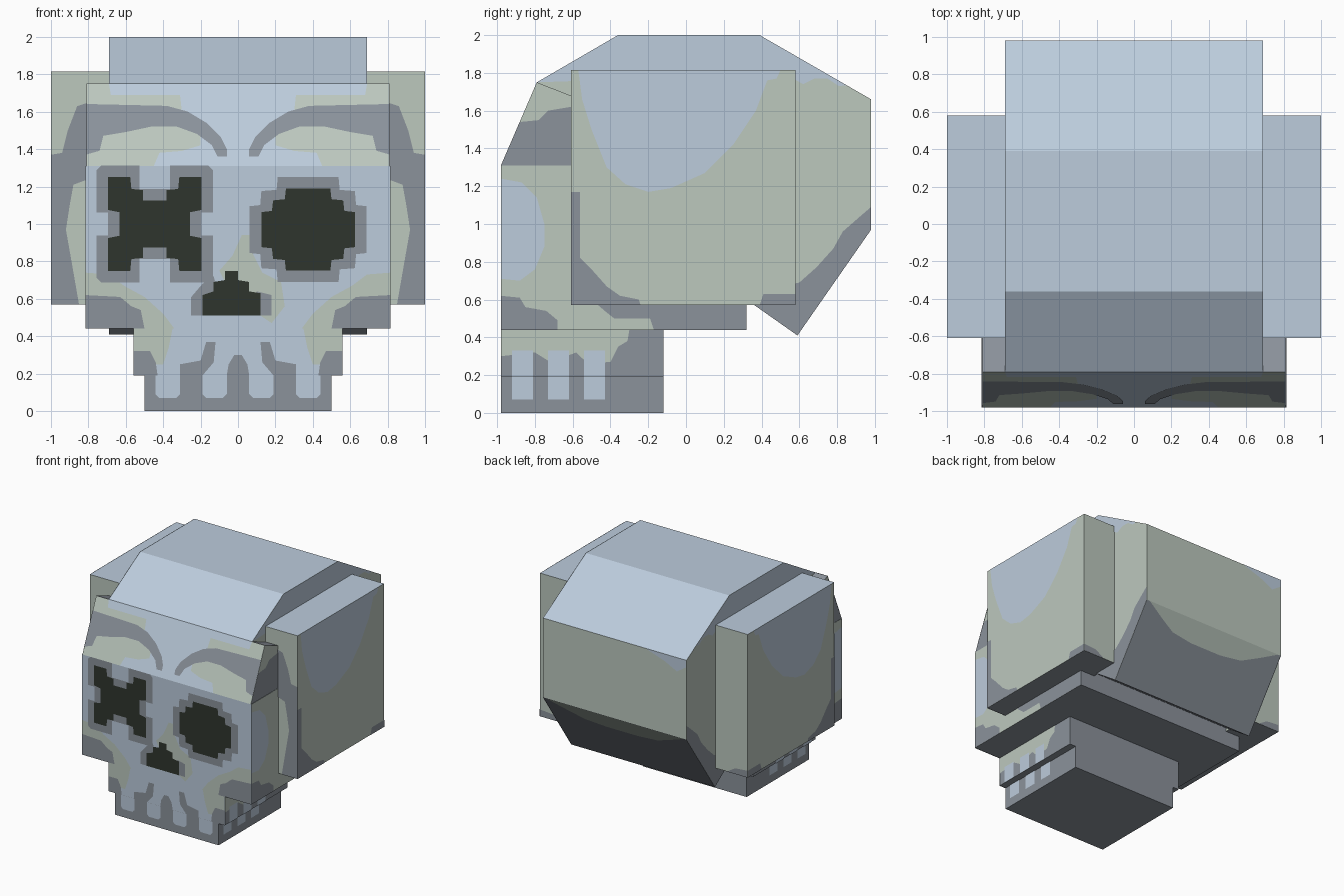
import bpy, bmesh
from mathutils import Vector


def material(name, rgb):
    lin = [(c / 255 / 12.92) if c < 10 else ((c / 255 + 0.055) / 1.055) ** 2.4 for c in rgb]
    m = bpy.data.materials.new(name)
    m.diffuse_color = (*lin, 1)
    return m


MATS = [material("pale blue bone", (188, 204, 220)), material("pale green bone", (188, 200, 190)),
        material("grey bone", (139, 146, 155)), material("dark hollow", (47, 53, 45))]
BLUE, GREEN, GREY, DARK = range(4)


def finish(name, bm):
    me = bpy.data.meshes.new(name)
    bm.to_mesh(me)
    bm.free()
    for m in MATS:
        me.materials.append(m)
    ob = bpy.data.objects.new(name, me)
    bpy.context.collection.objects.link(ob)
    return ob


def prism(name, profile, x0, x1, rule):
    """Extrude a (y, z) profile along x; rule(normal) picks the colour."""
    bm = bmesh.new()
    a = [bm.verts.new((x0, y, z)) for y, z in profile]
    b = [bm.verts.new((x1, y, z)) for y, z in profile]
    bm.faces.new(a)
    bm.faces.new(b)
    n = len(profile)
    for i in range(n):
        j = (i + 1) % n
        bm.faces.new((a[i], a[j], b[j], b[i]))
    bmesh.ops.recalc_face_normals(bm, faces=bm.faces)
    bm.normal_update()
    for f in bm.faces:
        f.material_index = rule(f.normal)
    return finish(name, bm)


def rect(y0, y1, z0, z1):
    return [(y0, z0), (y1, z0), (y1, z1), (y0, z1)]


def plates(name, color, place, outward, shapes, layer=1, mirror=True):
    """Thin painted shapes; place(u, v, d) maps an outline onto a surface."""
    bm = bmesh.new()
    for shape in shapes:
        for s in ((1, -1) if mirror else (1,)):
            out = Vector((outward[0] * s, outward[1], outward[2]))
            vs = []
            for u, v in shape:
                p = place(u, v, 0.002 * layer)
                vs.append(bm.verts.new((p[0] * s, p[1], p[2])))
            f = bm.faces.new(vs)
            f.material_index = color
            f.normal_update()
            if f.normal.dot(out) < 0:
                f.normal_flip()
    bmesh.ops.triangulate(bm, faces=bm.faces[:])
    return finish(name, bm)


def quarter(pts, cx, cz, u=0.0625):
    """Complete a quarter outline by mirroring it twice."""
    half = pts + [(-x, z) for x, z in reversed(pts)]
    full = half + [(-x, -z) for x, z in half]
    clean = [p for i, p in enumerate(full) if p != full[i - 1]]
    return [(cx + x * u, cz + z * u) for x, z in clean]


def front(y):
    return lambda x, z, d: (x, y - d, z)


def side(x):
    return lambda y, z, d: (x + d, y, z)


def brow_plane(x, z, d):
    return (x, -0.98 + (z - 1.31) * 0.19 / 0.44 - d, z + 0.4 * d)


FACE, FRONT, SIDE = front(-0.98), (0, -1, 0), (1, 0, 0)

# ---- Solid blocks ----
prism("cranium", [(-0.36, 2), (0.39, 2), (0.98, 1.66), (0.98, 0.97), (0.59, 0.41),
                  (0.32, 0.6), (-0.5, 0.6), (-0.79, 1.75)], -0.69, 0.69,
      lambda n: GREY if n.z < -0.2 else BLUE if n.z > 0.2 else GREEN)
prism("face_block", rect(-0.98, 0.32, 0.44, 1.31), -0.815, 0.815,
      lambda n: BLUE if n.y < -0.5 else GREEN if abs(n.x) > 0.5 else GREY)
prism("forehead", [(-0.98, 1.31), (-0.79, 1.75), (-0.61, 1.68), (-0.4, 1.6), (-0.4, 1.31)],
      -0.81, 0.81, lambda n: BLUE if n.y < -0.5 else GREEN if abs(n.x) > 0.5 else GREY)
for s, label in ((1, "right"), (-1, "left")):
    prism(label + "_temple", rect(-0.61, 0.58, 0.57, 1.815), 0.68 * s, s,
          lambda n: BLUE if n.z > 0.5 else GREY if n.z < -0.5 else GREEN)
prism("upper_jaw", rect(-0.98, -0.12, 0.19, 0.44), -0.56, 0.56,
      lambda n: BLUE if n.y < -0.5 else GREY)
prism("lower_jaw", rect(-0.98, -0.12, 0, 0.19), -0.5, 0.5, lambda n: GREY)

# ---- Temple paint ----
plates("temple_blue", BLUE, side(1), SIDE, [[
    (-0.57, 1.815), (-0.55, 1.66), (-0.5, 1.5), (-0.42, 1.3), (-0.32, 1.21), (-0.2, 1.17),
    (-0.08, 1.19), (0.1, 1.27), (0.25, 1.42), (0.37, 1.6), (0.43, 1.76), (0.48, 1.77), (0.5, 1.815)]])
plates("temple_grey", GREY, side(1), SIDE, [
    [(-0.61, 1.17), (-0.56, 1.17), (-0.56, 0.82), (-0.5, 0.76), (-0.42, 0.67), (-0.35, 0.62),
     (-0.25, 0.6), (-0.24, 0.57), (-0.61, 0.57)],
    [(0.39, 0.57), (0.41, 0.63), (0.58, 0.63), (0.58, 0.57)]])
plates("temple_front_grey", GREY, front(-0.61), FRONT, [[
    (0.8, 1.65), (0.86, 1.63), (0.91, 1.5), (0.94, 1.38), (1, 1.37), (1, 0.57), (0.85, 0.57),
    (0.89, 0.8), (0.92, 0.97), (0.9, 1.1), (0.88, 1.21), (0.8, 1.24)]])
plates("temple_back_grey", GREY, lambda x, z, d: (x, 0.58 + d, z), (0, 1, 0),
       [[(0.8, 0.57), (1, 0.57), (1, 0.63), (0.88, 0.62)]])

# ---- Cranium paint ----
plates("cranium_side_blue", BLUE, side(0.69), SIDE, [[
    (-0.79, 1.75), (-0.36, 2), (0.39, 2), (0.85, 1.735), (0.81, 1.73), (0.75, 1.77), (0.68, 1.77),
    (0.62, 1.74), (0.55, 1.78), (-0.5, 1.76)]])
plates("cranium_side_grey", GREY, side(0.69), SIDE, [[
    (0.98, 1.09), (0.91, 1.03), (0.83, 0.96), (0.78, 0.87), (0.69, 0.77), (0.6, 0.69),
    (0.4, 0.65), (0.32, 0.6), (0.59, 0.41), (0.98, 0.97)]])
plates("cranium_back_blue", BLUE, lambda x, z, d: (x, 0.98 + d, z), (0, 1, 0),
       [[(-0.69, 1.66), (-0.69, 1.6), (-0.6, 1.54), (-0.48, 1.6), (-0.3, 1.66)]], mirror=False)
plates("nape_green", GREEN,
       lambda x, z, d: (x, 0.98 - (0.97 - z) * 0.39 / 0.56 + d, z - 0.7 * d), (0, 0.8, -0.6),
       [[(-0.66, 0.97), (-0.5, 0.9), (-0.35, 0.84), (-0.15, 0.82), (0.15, 0.82), (0.35, 0.84),
         (0.5, 0.9), (0.66, 0.97)]], mirror=False)

# ---- Forehead paint ----
plates("brow_green", GREEN, brow_plane, FRONT, [
    [(0.81, 1.6), (0.81, 1.75), (0.69, 1.75), (0.68, 1.69), (0.31, 1.69), (0.3, 1.6)],
    [(0.81, 1.31), (0.45, 1.31), (0.42, 1.38), (0.3, 1.39), (0.2, 1.42), (0.2, 1.5),
     (0.35, 1.56), (0.81, 1.56)]])
plates("brow_grey", GREY, brow_plane, FRONT, [[
    (0.81, 1.64), (0.38, 1.63), (0.27, 1.6), (0.17, 1.54), (0.09, 1.46), (0.06, 1.4), (0.06, 1.36),
    (0.11, 1.36), (0.14, 1.42), (0.22, 1.48), (0.33, 1.52), (0.46, 1.52), (0.6, 1.49),
    (0.72, 1.47), (0.74, 1.39), (0.81, 1.37)]], 2)
plates("forehead_side_grey", GREY, side(0.81), SIDE, [[
    (-0.98, 1.31), (-0.88, 1.54), (-0.78, 1.55), (-0.73, 1.6), (-0.61, 1.62), (-0.61, 1.31)]])

# ---- Face side paint ----
plates("face_side_blue", BLUE, side(0.815), SIDE, [[
    (-0.98, 0.71), (-0.98, 1.24), (-0.87, 1.22), (-0.79, 1.14), (-0.75, 1.0), (-0.75, 0.88),
    (-0.8, 0.76), (-0.88, 0.7)]])
plates("face_side_grey", GREY, side(0.815), SIDE, [
    [(-0.98, 0.44), (-0.98, 0.62), (-0.88, 0.61), (-0.85, 0.56), (-0.74, 0.54), (-0.68, 0.49),
     (-0.68, 0.44)],
    [(-0.5, 0.6), (-0.43, 0.54), (-0.38, 0.5), (-0.19, 0.5), (-0.17, 0.44), (0.32, 0.44), (0.32, 0.6)]])

# ---- Cheeks and nose bridge ----
plates("cheek_green", GREEN, FACE, FRONT, [[
    (0.815, 0.74), (0.69, 0.73), (0.61, 0.67), (0.5, 0.61), (0.4, 0.52), (0.34, 0.44), (0.815, 0.44)]])
plates("cheek_grey", GREY, FACE, FRONT, [[
    (0.815, 0.62), (0.63, 0.61), (0.57, 0.56), (0.52, 0.54), (0.5, 0.44), (0.815, 0.44)]], 2)
plates("nose_green", GREEN, FACE, FRONT, [[
    (0.02, 0.94), (0.07, 0.94), (0.08, 0.84), (0.13, 0.74), (0.23, 0.69), (0.25, 0.56), (0.18, 0.47),
    (0.12, 0.51), (0, 0.55), (-0.1, 0.75), (-0.03, 0.83)]], mirror=False)
plates("nose_grey", GREY, FACE, FRONT, [
    [(-0.25, 0.51), (-0.25, 0.61), (-0.19, 0.68), (-0.13, 0.72), (-0.1, 0.6), (-0.15, 0.51)],
    [(0.1, 0.51), (0.18, 0.51), (0.18, 0.62), (0.1, 0.64)]], 2, False)
plates("nose_hole", DARK, FACE, FRONT, [[
    (-0.19, 0.51), (0.12, 0.51), (0.12, 0.63), (0.06, 0.64), (0.06, 0.69), (0, 0.7), (0, 0.75),
    (-0.07, 0.75), (-0.07, 0.7), (-0.13, 0.69), (-0.13, 0.64), (-0.19, 0.62)]], 3, False)

# ---- Eyes: a cross on one side, a stepped round socket on the other ----
plates("eye_rims", GREY, FACE, FRONT, [
    quarter([(4, 0), (4, 1), (5, 1), (5, 4.6), (4.6, 5), (1.3, 5), (1.3, 3), (0, 3)], -0.445, 1.0),
    quarter([(5, 0), (5, 2), (4.1, 2.1), (4, 3.3), (2.7, 3.4), (2.6, 4.5)], 0.375, 0.97)], 2, False)
plates("eye_sockets", DARK, FACE, FRONT, [
    quarter([(3, 0), (3, 1), (4, 1.2), (4, 4), (2.1, 4), (2, 3), (1, 2.9), (1, 2), (0, 2)], -0.445, 1.0),
    quarter([(4, 0), (4, 1.5), (3.1, 1.6), (3, 2.5), (2, 2.6), (1.9, 3.5)], 0.375, 0.97)], 3, False)

# ---- Jaws and teeth ----
plates("jaw_green", GREEN, FACE, FRONT, [[
    (0.56, 0.44), (0.35, 0.44), (0.37, 0.34), (0.4, 0.25), (0.44, 0.25), (0.56, 0.25)]])
plates("gum_grey", GREY, FACE, FRONT, [
    [(0.56, 0.32), (0.47, 0.32), (0.44, 0.26), (0.43, 0.19), (0.56, 0.19)],
    [(0.12, 0.37), (0.17, 0.37), (0.2, 0.27), (0.31, 0.25), (0.31, 0.19), (0.19, 0.19), (0.13, 0.26)]], 2)
plates("middle_gum_grey", GREY, FACE, FRONT,
       [[(-0.06, 0.19), (0.06, 0.19), (0.05, 0.25), (0.02, 0.3), (-0.02, 0.3), (-0.05, 0.25)]], 2, False)
plates("front_teeth", BLUE, FACE, FRONT,
       [[(x, 0.19), (x, 0.09), (x + 0.02, 0.07), (x + 0.11, 0.07), (x + 0.13, 0.09), (x + 0.13, 0.19)]
        for x in (0.06, 0.31)])
plates("jaw_side_green", GREEN, side(0.56), SIDE, [[
    (-0.98, 0.44), (-0.3, 0.44), (-0.31, 0.38), (-0.36, 0.35), (-0.4, 0.27), (-0.52, 0.26),
    (-0.58, 0.32), (-0.72, 0.27), (-0.8, 0.32), (-0.98, 0.3)]])
for name, x, z0, z1 in (("upper_side_teeth", 0.56, 0.19, 0.33), ("lower_side_teeth", 0.5, 0.07, 0.19)):
    plates(name, BLUE, side(x), SIDE, [rect(y, y + 0.11, z0, z1) for y in (-0.92, -0.73, -0.54)], 2)
